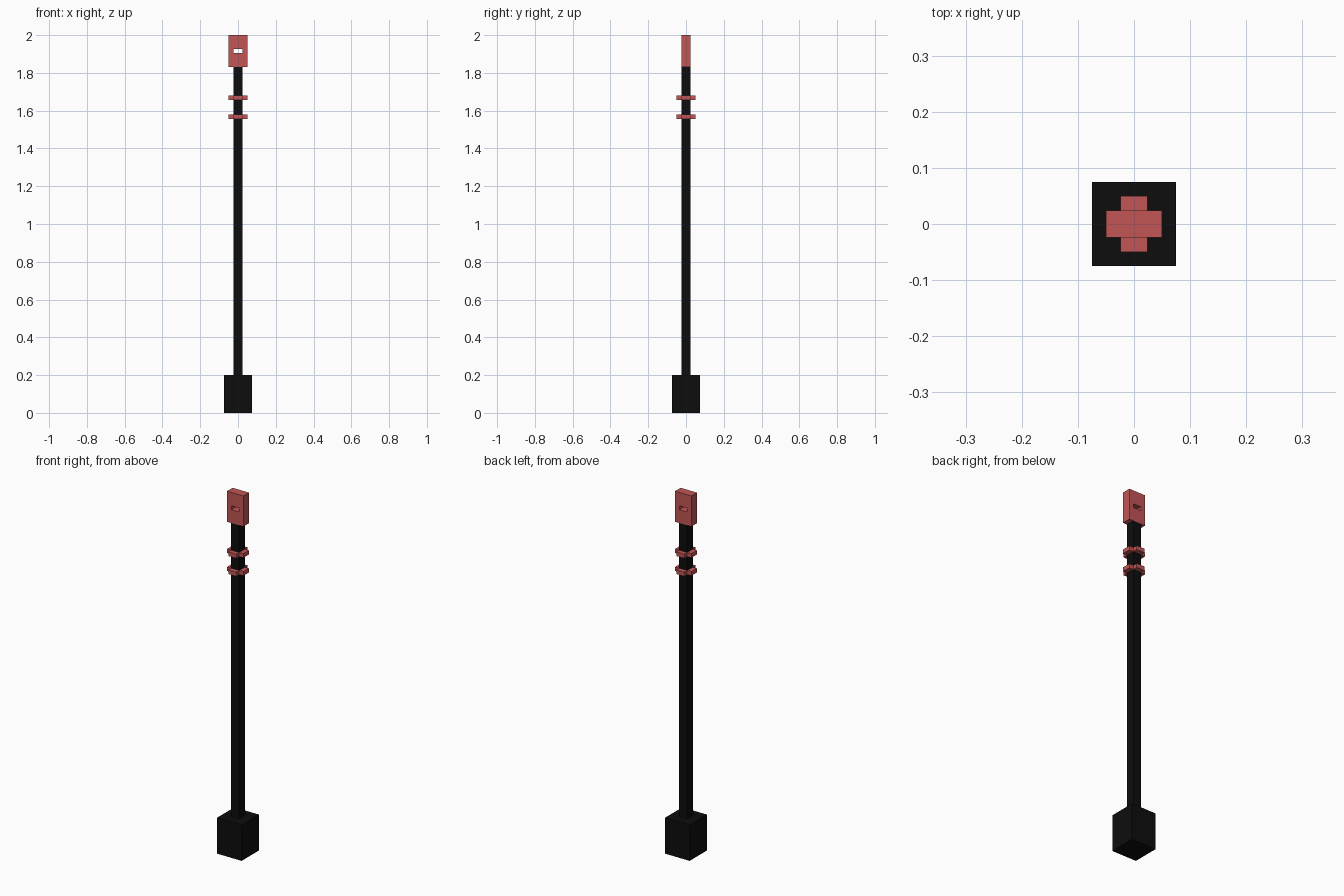
import bpy
import bmesh

if "Cube" in bpy.data.objects:
    bpy.data.objects.remove(bpy.data.objects["Cube"])


def material(name, rgb):
    m = bpy.data.materials.new(name)
    m.diffuse_color = (*rgb, 1.0)
    m.use_nodes = True
    m.node_tree.nodes["Principled BSDF"].inputs["Base Color"].default_value = m.diffuse_color
    return m


black = material("matte black", (0.004, 0.004, 0.004))
red = material("dull red", (0.54, 0.092, 0.092))


def finish(name, bm, mat):
    bmesh.ops.recalc_face_normals(bm, faces=bm.faces)
    mesh = bpy.data.meshes.new(name)
    bm.to_mesh(mesh)
    bm.free()
    mesh.materials.append(mat)
    obj = bpy.data.objects.new(name, mesh)
    bpy.context.collection.objects.link(obj)
    return obj


def prism(name, outline, z0, z1, mat):
    """Extrude an xy outline from z0 up to z1."""
    bm = bmesh.new()
    face = bm.faces.new([bm.verts.new((x, y, z0)) for x, y in outline])
    ext = bmesh.ops.extrude_face_region(bm, geom=[face], use_keep_orig=True)
    verts = [g for g in ext["geom"] if isinstance(g, bmesh.types.BMVert)]
    bmesh.ops.translate(bm, verts=verts, vec=(0, 0, z1 - z0))
    return finish(name, bm, mat)


def rect(hx, hy):
    return [(-hx, -hy), (hx, -hy), (hx, hy), (-hx, hy)]


R = 0.0245   # pole half width
W = 0.05     # half width of head and collars

# Base block and pole
prism("base", rect(0.075, 0.075), 0.0, 0.2, black)
prism("pole", rect(R, R), 0.2, 1.83, black)

# Cross-shaped collars around the pole
cross = [(-R, -W), (R, -W), (R, -R), (W, -R), (W, R), (R, R),
         (R, W), (-R, W), (-R, R), (-W, R), (-W, -R), (-R, -R)]
for label, z in (("lower_collar", 1.568), ("upper_collar", 1.668)):
    prism(label, cross, z - 0.0115, z + 0.0115, red)

# Head plate with a rectangular slot running through it
bm = bmesh.new()


def ring(hx, z0, z1, y):
    return [bm.verts.new((x, y, z)) for x, z in
            ((-hx, z0), (hx, z0), (hx, z1), (-hx, z1))]


loops = [ring(W, 1.83, 2.0, -R), ring(W, 1.83, 2.0, R),
         ring(0.0235, 1.904, 1.926, R), ring(0.0235, 1.904, 1.926, -R)]
for i in range(4):
    a, b = loops[i], loops[(i + 1) % 4]
    for j in range(4):
        k = (j + 1) % 4
        bm.faces.new((a[j], a[k], b[k], b[j]))
finish("head_plate", bm, red)
